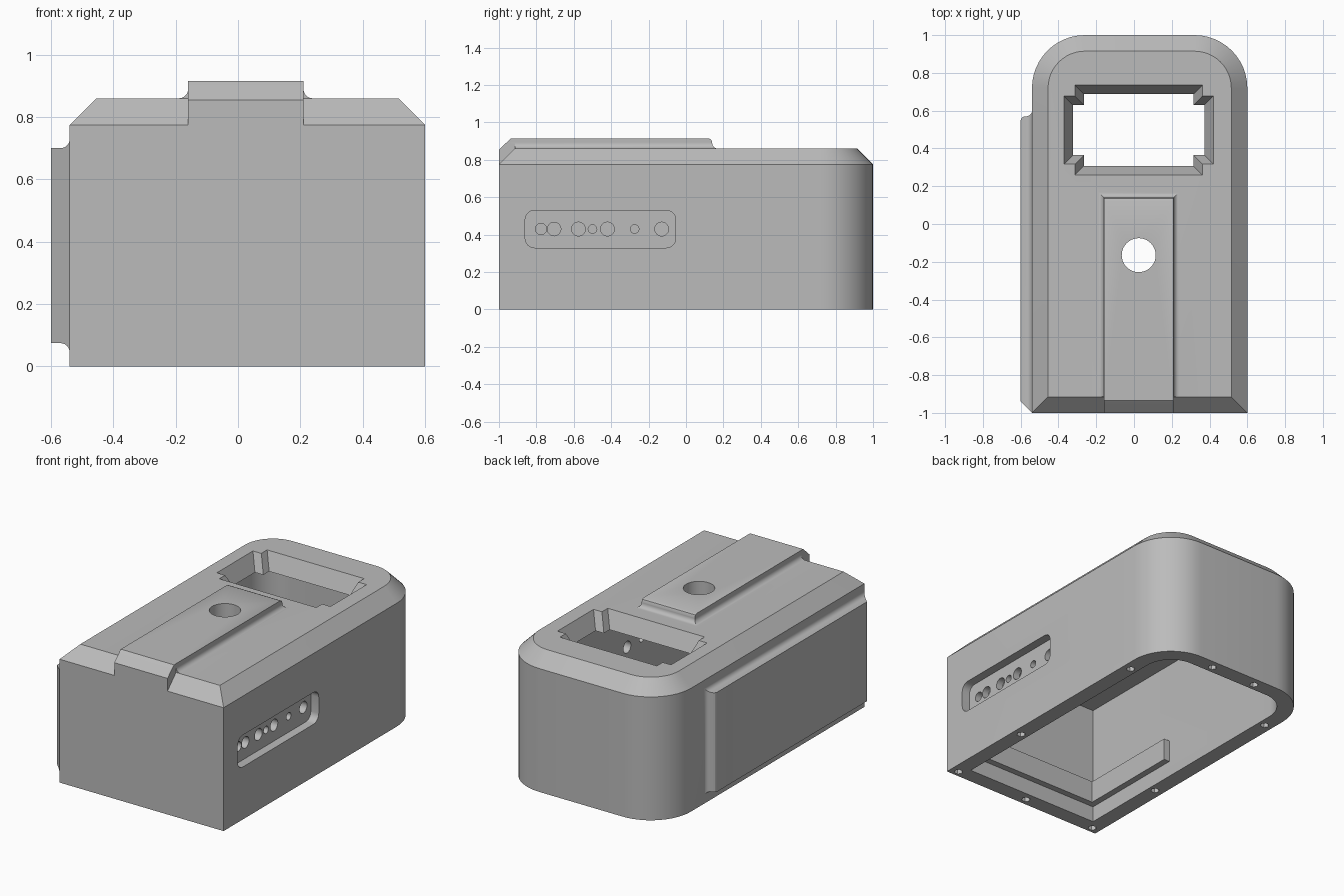
import bpy, bmesh
from math import sin, cos, pi, radians

if "Cube" in bpy.data.objects:
    bpy.data.objects.remove(bpy.data.objects["Cube"], do_unlink=True)

grey = bpy.data.materials.new("light grey plastic")
grey.use_nodes = True
grey.diffuse_color = (0.5, 0.5, 0.5, 1)
grey.node_tree.nodes["Principled BSDF"].inputs["Base Color"].default_value = (0.5, 0.5, 0.5, 1)


def loft(name, rings):
    """Closed solid through rings of equal point count."""
    bm = bmesh.new()
    loops = [[bm.verts.new(p) for p in ring] for ring in rings]
    for a, b in zip(loops, loops[1:]):
        for i in range(len(a)):
            j = (i + 1) % len(a)
            bm.faces.new((a[i], a[j], b[j], b[i]))
    bm.faces.new(loops[0])
    bm.faces.new(loops[-1])
    bmesh.ops.recalc_face_normals(bm, faces=bm.faces)
    mesh = bpy.data.meshes.new(name)
    bm.to_mesh(mesh)
    bm.free()
    mesh.materials.append(grey)
    ob = bpy.data.objects.new(name, mesh)
    bpy.context.collection.objects.link(ob)
    return ob


def at_z(points, z):
    return [(x, y, z) for x, y in points]


def at_x(points, x):
    return [(x, y, z) for y, z in points]


def rect(a0, a1, b0, b1):
    return [(a0, b0), (a1, b0), (a1, b1), (a0, b1)]


def arc(cx, cy, r, start, end, n):
    return [(cx + r * cos(start + (end - start) * i / n),
             cy + r * sin(start + (end - start) * i / n)) for i in range(n + 1)]


def circle(cx, cy, r, n):
    return arc(cx, cy, r, 0, 2 * pi, n)[:-1]


def outline(d):
    """Plan of the case, square in front and round behind, inset by d."""
    r = 0.28 - d
    return ([(-0.54 + d, -1 + d), (0.6 - d, -1 + d)]
            + arc(0.32, 0.72, r, 0, pi / 2, 12)
            + arc(-0.26, 0.72, r, pi / 2, pi, 12))


def combine(target, tool, operation):
    mod = target.modifiers.new(tool.name, 'BOOLEAN')
    mod.operation = operation
    mod.solver = 'EXACT'
    mod.object = tool
    bpy.context.view_layer.objects.active = target
    bpy.ops.object.modifier_apply(modifier=mod.name)
    bpy.data.objects.remove(tool, do_unlink=True)


# Chamfered case
case = loft("case", [at_z(outline(0), 0), at_z(outline(0), 0.775),
                     at_z(outline(0.085), 0.86)])

# Raised top strip, rounded at its back end and sloped in front
strip = [at_z(rect(-0.16, 0.21, front, back), z) for z, front, back in
         [(0.6, -1, 0.14), (0.855, -1, 0.14), (0.895, -0.957, 0.14),
          (0.909, -0.942, 0.134), (0.915, -0.935, 0.12)]]
combine(case, loft("top_strip", strip), 'UNION')

# Concave fillet quarter: (height, spread)
cove = [(0.03 * (1 - sin(t)), 0.03 * (1 - cos(t)))
        for t in [pi / 2 * (1 - i / 6) for i in range(7)]]

# Fillet around the strip
skirt = [at_z(rect(-0.19, 0.24, -0.914, 0.17), 0.83)]
skirt += [at_z(rect(-0.16 - s, 0.21 + s, -0.914, 0.14 + s), 0.86 + h) for h, s in cove]
combine(case, loft("strip_fillet", skirt), 'UNION')

# Raised side panel with fillet, sloped in front and rounded behind
panel = [at_x(rect(-0.999, 0.6, 0.045, 0.73), -0.5)]
for h, s, back in [(h, s, 0) for h, s in cove] + [(0.045, 0, 0.002), (0.055, 0, 0.009), (0.06, 0, 0.02)]:
    panel.append(at_x(rect(-0.999 + h, 0.57 + s - back, 0.075 - s, 0.70 + s), -0.54 - h))
combine(case, loft("side_panel", panel), 'UNION')

# Hollow interior, open below
combine(case, loft("cavity", [at_z(outline(0.1), -0.1), at_z(outline(0.1), 0.755)]), 'DIFFERENCE')


# Cross-shaped window, narrowing inward
def cross(d):
    x0, x1, y0, y1, k = -0.37 + d, 0.42 - d, 0.26 + d, 0.735 - d, 0.058
    return [(x0, y0 + k), (x0 + k, y0 + k), (x0 + k, y0), (x1 - k, y0),
            (x1 - k, y0 + k), (x1, y0 + k), (x1, y1 - k), (x1 - k, y1 - k),
            (x1 - k, y1), (x0 + k, y1), (x0 + k, y1 - k), (x0, y1 - k)]


combine(case, loft("window", [at_z(cross(0.046), 0.72), at_z(cross(0.046), 0.755),
                              at_z(cross(0), 0.86), at_z(cross(0), 0.95)]), 'DIFFERENCE')

# Round hole through the strip
hole = circle(0.025, -0.165, 0.09, 40)
combine(case, loft("top_hole", [at_z(hole, 0.7), at_z(hole, 1)]), 'DIFFERENCE')

# Rounded pocket in the side, with a row of port holes
pocket = (arc(-0.105, 0.48, 0.05, 0, pi / 2, 6) + arc(-0.81, 0.48, 0.05, pi / 2, pi, 6)
          + arc(-0.81, 0.38, 0.05, pi, 1.5 * pi, 6) + arc(-0.105, 0.38, 0.05, 1.5 * pi, 2 * pi, 6))
combine(case, loft("port_pocket", [at_x(pocket, 0.545), at_x(pocket, 0.7)]), 'DIFFERENCE')
for y, r in [(-0.775, 0.03), (-0.705, 0.036), (-0.575, 0.037), (-0.5, 0.023),
             (-0.42, 0.037), (-0.275, 0.023), (-0.13, 0.037)]:
    port = circle(y, 0.43, r, 24)
    combine(case, loft("port", [at_x(port, 0.45), at_x(port, 0.6)]), 'DIFFERENCE')

# Hexagonal screw holes in the bottom rim
screws = [(0.03, 0.955 * -1)] + [(0.03 + s * 0.16, 0.945) for s in (-1, 1)]
screws += [(0.03 + s * 0.515, y) for s in (-1, 1) for y in (-0.96, -0.385, 0.62)]
for x, y in screws:
    hexagon = circle(x, y, 0.026, 6)
    combine(case, loft("screw_hole", [at_z(hexagon, -0.05), at_z(hexagon, 0.1)]), 'DIFFERENCE')

# Inner ledges along the front and one side
for name, plan in [("front_ledge", rect(-0.46, 0.52, -0.93, -0.86)),
                   ("side_ledge", rect(-0.47, -0.4, -0.92, -0.2))]:
    combine(case, loft(name, [at_z(plan, 0.1), at_z(plan, 0.24)]), 'UNION')

# Smooth curves, crisp edges
bpy.ops.object.select_all(action='DESELECT')
case.select_set(True)
bpy.context.view_layer.objects.active = case
bpy.ops.object.shade_smooth_by_angle(angle=radians(25))
